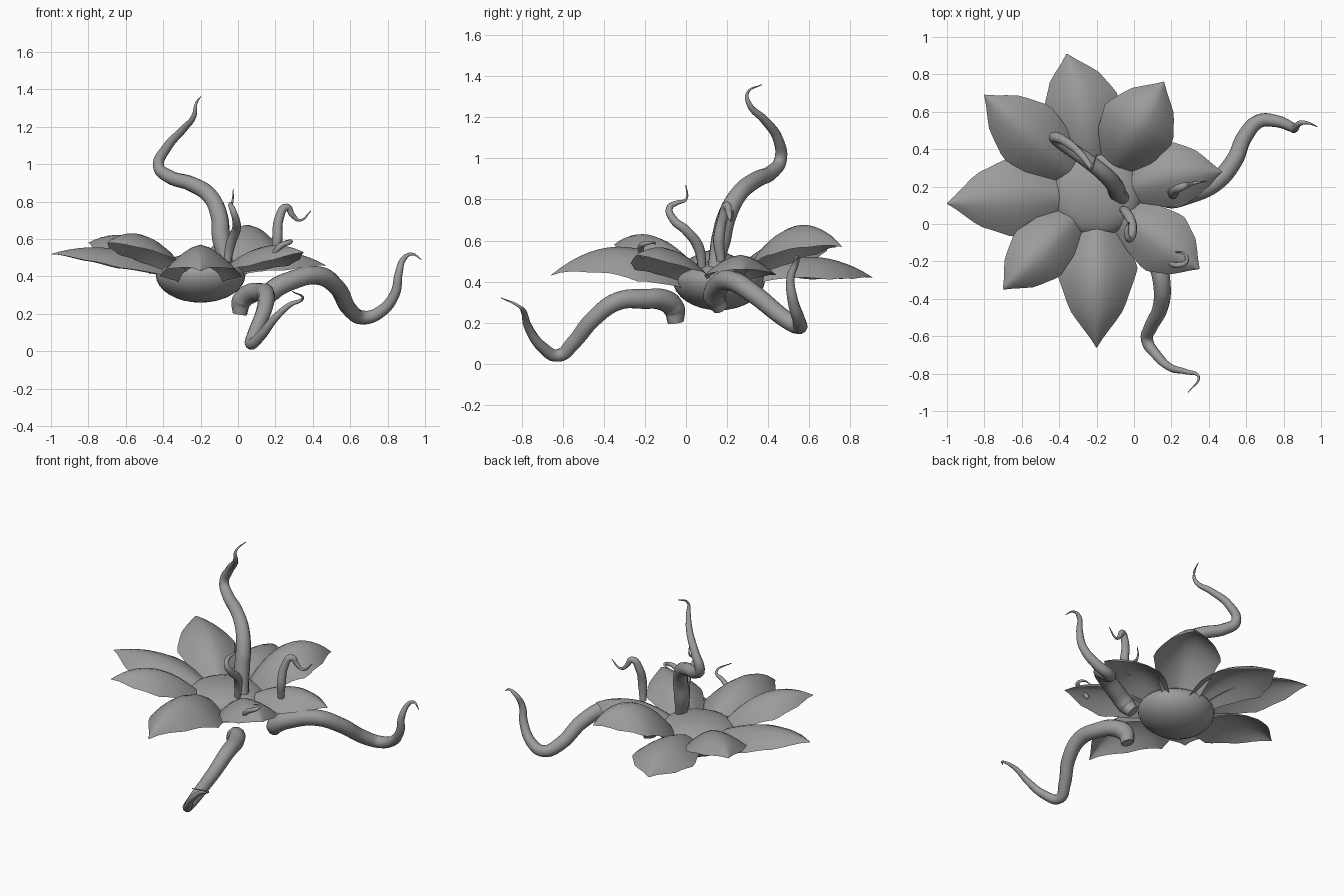
import bpy, bmesh, math
from mathutils import Vector

if "Cube" in bpy.data.objects:
    bpy.data.objects.remove(bpy.data.objects["Cube"])

grey = bpy.data.materials.new("plain_grey")
grey.diffuse_color = (0.33, 0.33, 0.33, 1)
grey.use_nodes = True
grey.node_tree.nodes["Principled BSDF"].inputs["Base Color"].default_value = grey.diffuse_color
CX, CY = -0.2, 0.16


def finish(ob, angle=50):
    ob.data.materials.clear()
    ob.data.materials.append(grey)
    bpy.ops.object.select_all(action='DESELECT')
    ob.select_set(True)
    bpy.context.view_layer.objects.active = ob
    bpy.ops.object.shade_smooth_by_angle(angle=math.radians(angle))


def mesh_object(name, bm):
    me = bpy.data.meshes.new(name)
    bm.to_mesh(me)
    bm.free()
    ob = bpy.data.objects.new(name, me)
    bpy.context.collection.objects.link(ob)
    finish(ob)


# Bowl under the petals, with a low dome on top
bm = bmesh.new()
bmesh.ops.create_uvsphere(bm, u_segments=32, v_segments=16, radius=1)
for v in bm.verts:
    v.co = Vector((CX + 0.24 * v.co.x, CY + 0.225 * v.co.y,
                   0.41 + (0.15 if v.co.z < 0 else 0.09) * v.co.z))
mesh_object("flower_bowl", bm)


def interp(keys, t):
    for (a, p), (b, q) in zip(keys, keys[1:]):
        if t <= b:
            s = (t - a) / (b - a)
            return p + (q - p) * (s * s * (3 - 2 * s) * 0.2 + s * 0.8)
    return keys[-1][1]


def petal(name, tip, mid_z, half, drop, peak, skew=0):
    """Arched leaf blade from the bowl to a pointed tip."""
    tip = Vector(tip)
    d = Vector((tip.x - CX, tip.y - CY, 0))
    length = d.length
    d.normalize()
    side = Vector((-d.y, d.x, 0))
    r0 = 0.16
    width = [(0, 0.48), (peak * 0.55, 0.84), (peak, 1), (peak + (1 - peak) * 0.5, 0.68),
             (1, 0.01)]
    bm = bmesh.new()
    rows, cols, grid = 14, 8, []
    for i in range(rows + 1):
        t = i / rows
        w = half * interp(width, t)
        z = 0.44 * (1 - t) * (1 - 2 * t) + mid_z * 4 * t * (1 - t) + tip.z * t * (2 * t - 1)
        row = []
        for j in range(cols + 1):
            s = 2 * j / cols - 1
            p = Vector((CX, CY, 0)) + d * (r0 + (length - r0) * t)
            p += side * (s * w + skew * 4 * t * (1 - t))
            p.z = z - drop * (w / half) * abs(s) ** 1.6
            row.append(bm.verts.new(p))
        grid.append(row)
    for a, b in zip(grid, grid[1:]):
        for j in range(cols):
            bm.faces.new((a[j], b[j], b[j + 1], a[j + 1]))
    mesh_object(name, bm)


# Ring of eight petals: tip, crest height, half width, edge drop, widest point, skew
petals = [((-0.36, 0.91, 0.42), 0.52, 0.205, 0.11, 0.55, -0.02),
          ((0.16, 0.76, 0.57), 0.67, 0.21, 0.14, 0.52, 0),
          ((0.47, 0.28, 0.46), 0.53, 0.18, 0.10, 0.52, 0.03),
          ((0.35, -0.24, 0.53), 0.56, 0.18, 0.11, 0.55, 0),
          ((-0.20, -0.66, 0.43), 0.57, 0.22, 0.16, 0.36, 0),
          ((-0.70, -0.35, 0.58), 0.62, 0.17, 0.11, 0.52, 0),
          ((-1.00, 0.11, 0.52), 0.55, 0.215, 0.10, 0.45, -0.01),
          ((-0.80, 0.69, 0.58), 0.61, 0.19, 0.11, 0.52, 0)]
for n, args in enumerate(petals, 1):
    petal(f"petal_{n}", *args)


def tendril(name, thick, pts):
    """Tapering tube through the points, with the tip drawn out fine."""
    cu = bpy.data.curves.new(name, 'CURVE')
    cu.dimensions = '3D'
    cu.bevel_depth = 1
    cu.bevel_resolution = 3
    cu.resolution_u = 6
    cu.use_fill_caps = True
    sp = cu.splines.new('BEZIER')
    sp.bezier_points.add(len(pts) - 1)
    for i, (bp, p) in enumerate(zip(sp.bezier_points, pts)):
        t = i / (len(pts) - 1)
        bp.co = p
        bp.handle_left_type = bp.handle_right_type = 'AUTO'
        bp.radius = max(0.002, thick * (1 - t ** 1.6) * (0.7 if i == 0 else 1))
    ob = bpy.data.objects.new(name, cu)
    bpy.context.collection.objects.link(ob)
    bpy.ops.object.select_all(action='DESELECT')
    ob.select_set(True)
    bpy.context.view_layer.objects.active = ob
    bpy.ops.object.convert(target='MESH')
    finish(bpy.context.view_layer.objects.active)


# Tall tendril
tendril("tall_tendril", 0.05, [
    (-0.06, 0.14, 0.46), (-0.09, 0.17, 0.6), (-0.10, 0.2, 0.72), (-0.15, 0.26, 0.83),
    (-0.25, 0.34, 0.895), (-0.37, 0.42, 0.935), (-0.425, 0.46, 0.99), (-0.38, 0.45, 1.09),
    (-0.29, 0.38, 1.19), (-0.235, 0.31, 1.26), (-0.225, 0.3, 1.32), (-0.2, 0.37, 1.36)])
# Right tendril, hanging below its petal
tendril("right_tendril", 0.056, [
    (0.15, 0.17, 0.27), (0.18, 0.14, 0.32), (0.29, 0.16, 0.38), (0.43, 0.22, 0.405),
    (0.53, 0.33, 0.34), (0.6, 0.48, 0.22), (0.67, 0.55, 0.18), (0.76, 0.55, 0.21),
    (0.84, 0.52, 0.31), (0.86, 0.51, 0.42), (0.89, 0.54, 0.5), (0.93, 0.54, 0.52),
    (0.98, 0.52, 0.49)])
# Front tendril, reaching the lowest point
tendril("front_tendril", 0.056, [
    (0.01, -0.05, 0.2), (0.02, -0.06, 0.27), (0.07, -0.11, 0.31), (0.12, -0.2, 0.315),
    (0.15, -0.33, 0.305), (0.14, -0.45, 0.22), (0.09, -0.55, 0.1), (0.07, -0.62, 0.04),
    (0.12, -0.7, 0.08), (0.2, -0.77, 0.18), (0.28, -0.79, 0.25), (0.345, -0.815, 0.28),
    (0.29, -0.9, 0.32)])
# Small hooked tendrils on the upper side
tendril("centre_hook", 0.028, [
    (-0.06, 0.08, 0.46), (-0.04, 0.06, 0.57), (-0.01, 0.0, 0.65), (-0.01, -0.06, 0.7),
    (-0.03, -0.08, 0.76), (-0.04, -0.04, 0.785), (-0.03, 0.0, 0.8), (-0.025, 0.0, 0.87)])
tendril("right_hook", 0.03, [
    (0.2, 0.17, 0.5), (0.21, 0.16, 0.6), (0.22, 0.18, 0.71), (0.26, 0.2, 0.77),
    (0.29, 0.21, 0.73), (0.33, 0.22, 0.7), (0.39, 0.23, 0.75)])
tendril("petal_curl", 0.018, [
    (0.19, -0.21, 0.52), (0.23, -0.22, 0.565), (0.28, -0.2, 0.585), (0.27, -0.16, 0.59),
    (0.22, -0.15, 0.58)])
